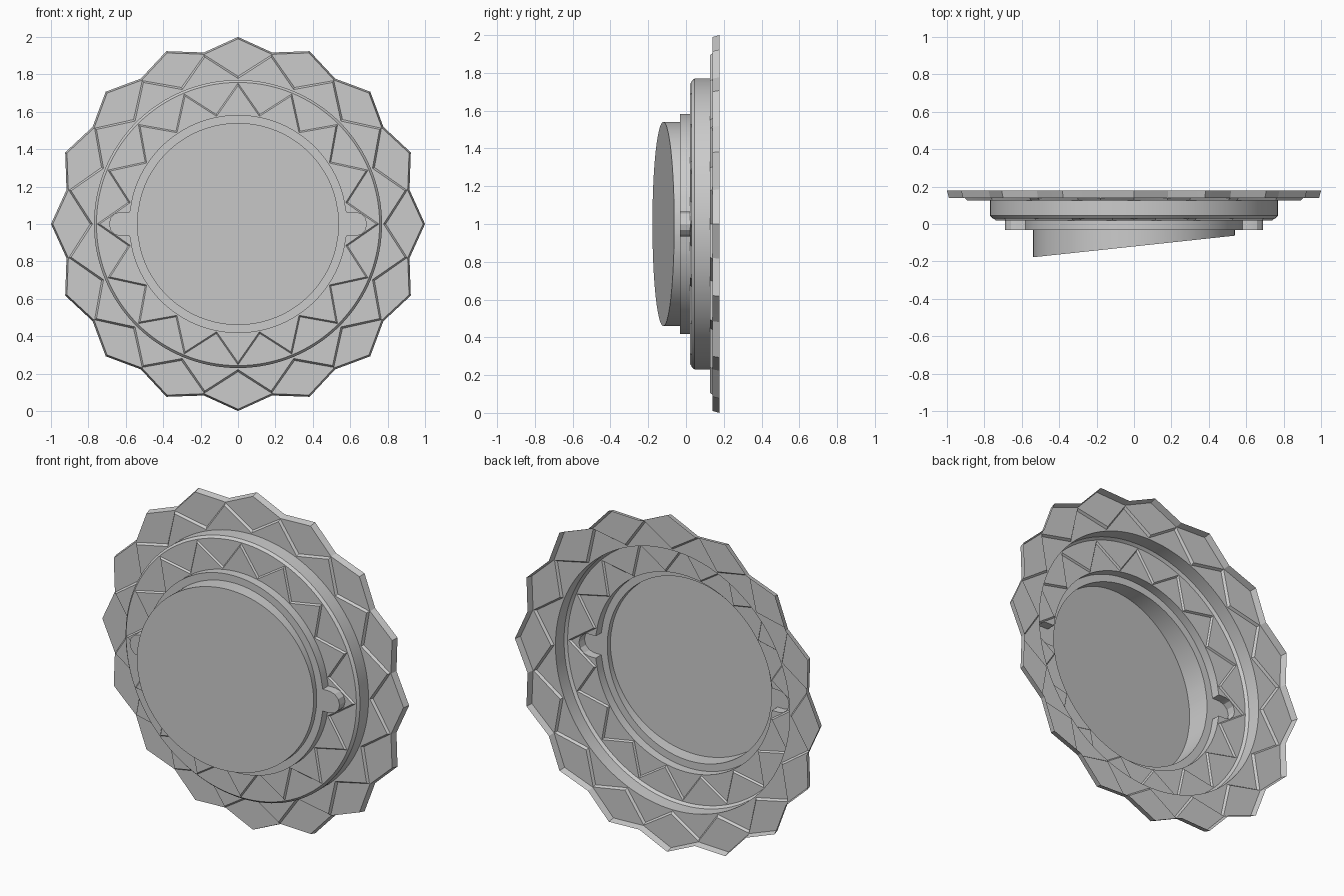
import bpy, bmesh
from math import sin, cos, asin, pi, radians, degrees
from mathutils import Vector

if "Cube" in bpy.data.objects:
    bpy.data.objects.remove(bpy.data.objects["Cube"])

N = 128          # points in every loop
STEP = 4         # loop points between a star tip and a star valley (16 tips)
CZ = 1.0         # height of the dial axis


def pt(r, a, y):
    return Vector((r * cos(a), y, CZ + r * sin(a)))


def star(r_even, r_odd, y):
    """16-fold zigzag; r_even is the radius at 0 deg, r_odd at 11.25 deg."""
    corner = [pt(r_odd if k % 2 else r_even, 2 * pi * k * STEP / N, y)
              for k in range(N // STEP + 1)]
    return [corner[i // STEP].lerp(corner[i // STEP + 1], (i % STEP) / STEP)
            for i in range(N)]


def circle(r, y):
    return [pt(r, 2 * pi * i / N, y) for i in range(N)]


def with_tabs(r, y, tabs):
    """Circle with points gathered at both x ends; tabs adds rounded lugs there."""
    half = [0, .02, .035, .05, .065]
    loop = []
    for i in range(N):
        k = (i + N // 4) % (N // 2) - N // 4
        side = 1 if (i + N // 4) % N < N // 2 else -1
        s, m = (1 if k >= 0 else -1), abs(k)
        if m > 4:
            loop.append(pt(r, 2 * pi * i / N, y))
            continue
        if tabs and m < 4:
            a = radians(30 * m)
            x, z = .625 + .065 * cos(a), .065 * sin(a)
        else:
            z = half[m]
            x = r * cos(asin(z / r))
        loop.append(Vector((side * x, y, CZ + side * s * z)))
    return loop


def shell(name, loops, cap=False):
    """Skin a chain of loops running from the back rim towards the front."""
    bm = bmesh.new()
    rows = [[bm.verts.new(p) for p in loop] for loop in loops]
    for a, b in zip(rows, rows[1:]):
        for i in range(N):
            j = (i + 1) % N
            bm.faces.new((a[i], a[j], b[j], b[i]))
    if cap:
        bm.faces.new(rows[-1])
    me = bpy.data.meshes.new(name)
    bm.to_mesh(me)
    bm.free()
    ob = bpy.data.objects.new(name, me)
    bpy.context.collection.objects.link(ob)
    bpy.ops.object.select_all(action='DESELECT')
    ob.select_set(True)
    bpy.context.view_layer.objects.active = ob
    bpy.ops.object.shade_smooth_by_angle(angle=radians(20))
    return ob


# Shared outlines where neighbouring parts meet
mid_base = star(.79, .922, .14)
drum_base = circle(.77, .126)
inner_base = star(.753, .597, .03)
ring_base = with_tabs(.583, .02, True)
plug_base = with_tabs(.54, -.032, False)

# Outer petals: thin tapered rim, open at the back
shell("outer_petals", [star(1.0, .935, .178), star(.99, .925, .14), mid_base])

# Middle petals: low zigzag step
shell("middle_petals", [mid_base, star(.778, .91, .126), drum_base])

# Drum with bevelled front edge
shell("drum", [drum_base, circle(.77, .045), circle(.757, .03), inner_base])

# Inner petals: low zigzag step on the drum front
shell("inner_petals", [inner_base, star(.74, .587, .02), ring_base])

# Collar with two rounded side lugs
shell("collar", [ring_base, with_tabs(.583, -.032, True), plug_base])

# Plug with slanted front face
slant = [Vector((p.x, -.12 + p.x * .107, p.z)) for p in plug_base]
shell("slanted_plug", [plug_base, slant], cap=True)
